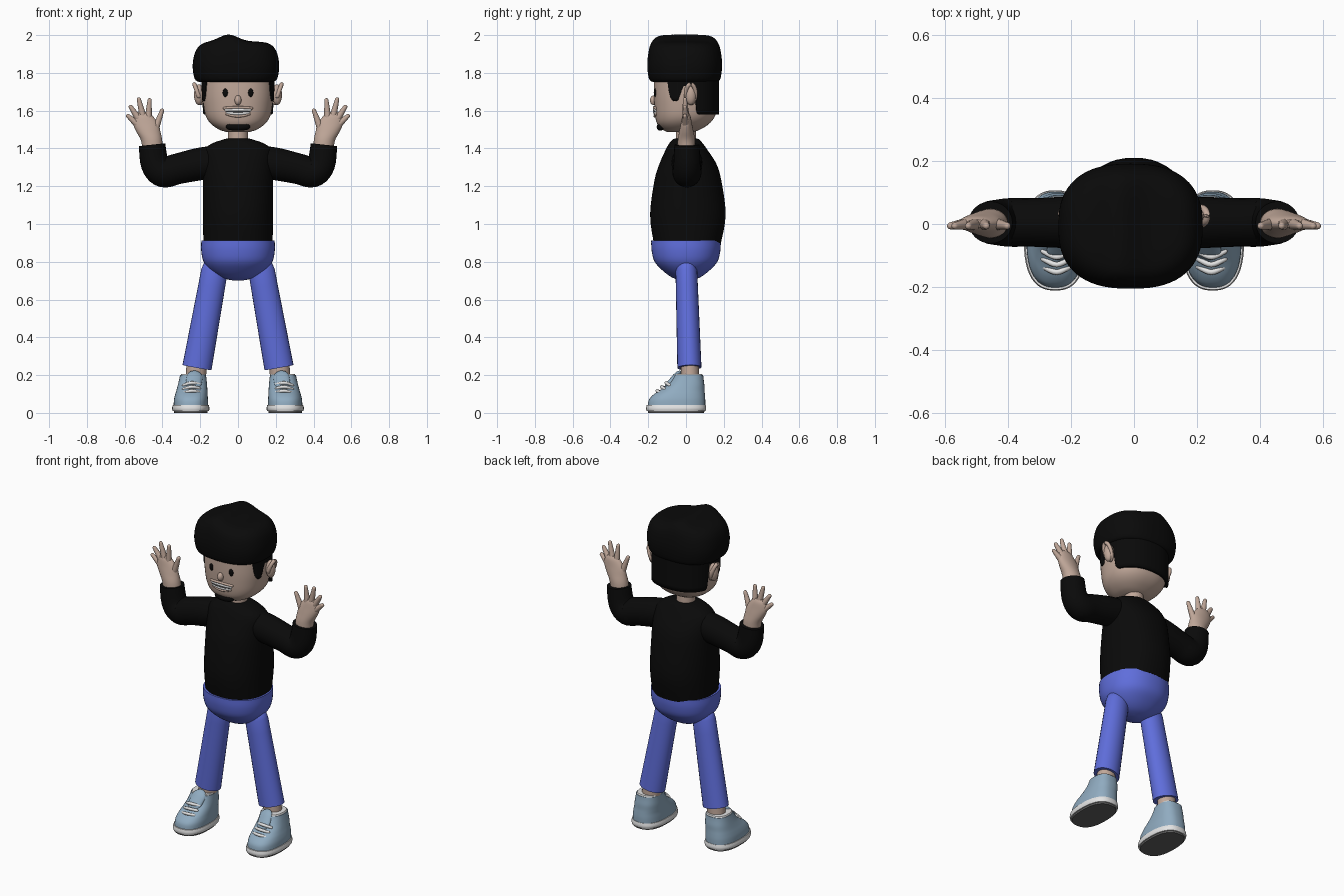
import bpy
import bmesh
import math
from mathutils import Vector

if "Cube" in bpy.data.objects:
    bpy.data.objects.remove(bpy.data.objects["Cube"], do_unlink=True)


def make_material(name, rgb):
    mat = bpy.data.materials.new(name)
    mat.use_nodes = True
    color = (*rgb, 1)
    mat.diffuse_color = color
    mat.node_tree.nodes["Principled BSDF"].inputs["Base Color"].default_value = color
    return mat


black = make_material("black cloth and hair", (0.003, 0.003, 0.003))
skin = make_material("skin", (0.53, 0.39, 0.32))
denim = make_material("denim blue", (0.115, 0.155, 0.71))
shoe_blue = make_material("pale shoe blue", (0.28, 0.41, 0.53))
white = make_material("off white", (0.78, 0.78, 0.78))
sole_grey = make_material("sole grey", (0.12, 0.12, 0.12))


def smooth_path(keys, steps):
    """Catmull-Rom interpolation of tuples of any size."""
    out = []
    for i in range(len(keys) - 1):
        a, b = keys[max(i - 1, 0)], keys[i]
        c, d = keys[i + 1], keys[min(i + 2, len(keys) - 1)]
        for s in range(steps):
            t = s / steps
            out.append(tuple(
                q + 0.5 * t * (r - p + t * (2 * p - 5 * q + 4 * r - w + t * (3 * (q - r) + w - p)))
                for p, q, r, w in zip(a, b, c, d)))
    out.append(tuple(keys[-1]))
    return out


def finish(name, bm, mat, angle=40):
    bmesh.ops.recalc_face_normals(bm, faces=bm.faces)
    mesh = bpy.data.meshes.new(name)
    bm.to_mesh(mesh)
    bm.free()
    mesh.materials.append(mat)
    obj = bpy.data.objects.new(name, mesh)
    bpy.context.collection.objects.link(obj)
    bpy.ops.object.select_all(action="DESELECT")
    obj.select_set(True)
    bpy.context.view_layer.objects.active = obj
    bpy.ops.object.shade_smooth_by_angle(angle=math.radians(angle))
    return obj


def skin_rings(name, rings, mat, capped=True):
    """Join closed rings of points into one surface."""
    bm = bmesh.new()
    loops = [[bm.verts.new(p) for p in ring] for ring in rings]
    for low, high in zip(loops, loops[1:]):
        for i in range(len(low)):
            j = (i + 1) % len(low)
            bm.faces.new((low[i], low[j], high[j], high[i]))
    if capped:
        bm.faces.new(loops[0])
        bm.faces.new(loops[-1])
    return finish(name, bm, mat)


def oval(angle, rx, ry, power):
    c, s = math.cos(angle), math.sin(angle)
    return (math.copysign(rx * abs(c) ** (2 / power), c),
            math.copysign(ry * abs(s) ** (2 / power), s))


def loft(name, keys, mat, power=2.2, sides=48, steps=4, warp=None):
    """Stack ovals given as (z, centre x, centre y, radius x, radius y)."""
    rings = []
    for z, cx, cy, rx, ry in smooth_path(keys, steps):
        ring = []
        for i in range(sides):
            x, y = oval(math.tau * i / sides, rx, ry, power)
            p = (cx + x, cy + y, z)
            ring.append(warp(p) if warp else p)
        rings.append(ring)
    return skin_rings(name, rings, mat)


def tube(name, keys, mat, flat=1.0, round_end=True, sides=24, steps=5):
    """Sweep a circle along (x, y, z, radius) keys, with rounded ends."""
    path = [(Vector(k[:3]), k[3]) for k in smooth_path(keys, steps)]
    first = (path[1][0] - path[0][0]).normalized()
    last = (path[-1][0] - path[-2][0]).normalized()
    sections = [(p, r, (path[min(i + 1, len(path) - 1)][0] - path[max(i - 1, 0)][0]).normalized())
                for i, (p, r) in enumerate(path)]
    bends = [math.radians(a) for a in (25, 50, 70, 85)]

    def dome(end, radius, tangent, sign):
        return [(end + tangent * sign * radius * math.sin(a), radius * math.cos(a), tangent) for a in bends]

    sections = dome(path[0][0], path[0][1], first, -1)[::-1] + sections
    if round_end:
        sections += dome(path[-1][0], path[-1][1], last, 1)
    rings = []
    for p, r, t in sections:
        u = t.cross(Vector((0, 1, 0))).normalized()
        v = u.cross(t)
        rings.append([p + u * r * math.cos(a) + v * r * flat * math.sin(a)
                      for a in (math.tau * i / sides for i in range(sides))])
    return skin_rings(name, rings, mat)


def ball(name, center, radii, mat):
    bm = bmesh.new()
    bmesh.ops.create_uvsphere(bm, u_segments=24, v_segments=14, radius=1)
    bmesh.ops.scale(bm, vec=radii, verts=bm.verts)
    bmesh.ops.translate(bm, vec=center, verts=bm.verts)
    return finish(name, bm, mat)


def lookup(keys, x):
    """Linear interpolation in a sorted list of tuples."""
    for a, b in zip(keys, keys[1:]):
        if x <= b[0]:
            t = max(0, (x - a[0]) / (b[0] - a[0]))
            return [p + (q - p) * t for p, q in zip(a, b)]
    return list(keys[-1])


# Head and neck
HEAD = [(1.487, 0, -0.03, 0.06, 0.07), (1.5, 0, -0.025, 0.1, 0.1), (1.53, 0, -0.015, 0.143, 0.137),
        (1.57, 0, -0.005, 0.17, 0.158), (1.63, 0, 0, 0.183, 0.168), (1.7, 0, 0, 0.188, 0.17),
        (1.82, 0, 0, 0.185, 0.168)]
HEAD_POWER = 2.3
loft("head", HEAD, skin, HEAD_POWER)
tube("neck", [(0, 0, 1.38, 0.055), (0, 0, 1.54, 0.052)], skin)


def face_y(x, z):
    _, _, cy, rx, ry = lookup(HEAD, z)
    return cy - ry * (1 - abs(x / rx) ** HEAD_POWER) ** (1 / HEAD_POWER)


def face_strip(name, half, z, radius, mat, bow=0.0, out=0.0):
    xs = [half * i / 4 for i in range(-4, 5)]
    tube(name, [(x, face_y(x, z) - out, z + bow * (x / half) ** 2, radius) for x in xs], mat, sides=12)


# Face details
ball("nose", (0, -0.17, 1.655), (0.018, 0.021, 0.026), skin)
face_strip("upper_lip", 0.072, 1.617, 0.007, skin, -0.004, 0.002)
face_strip("lower_lip", 0.06, 1.571, 0.007, skin, 0.012, 0.002)
face_strip("upper_teeth", 0.062, 1.604, 0.009, white)
face_strip("lower_teeth", 0.055, 1.585, 0.009, white, 0.004)
face_strip("teeth_gap", 0.06, 1.594, 0.003, sole_grey, 0.003, 0.007)
face_strip("chin_beard", 0.045, 1.513, 0.019, black, 0.004)

# Hair: a shell around the head with a stepped lower edge for the sideburns
HAIRLINE = [(-0.2, 1.77), (-0.1, 1.765), (-0.088, 1.68), (-0.07, 1.65), (-0.045, 1.65), (-0.015, 1.73),
            (0.045, 1.73), (0.055, 1.6), (0.07, 1.58), (0.2, 1.58)]
shell = []
for level in range(9):
    ring = []
    for i in range(128):
        x, y = oval(math.tau * i / 128, 0.193, 0.175, HEAD_POWER)
        low = lookup(HAIRLINE, y)[1]
        ring.append((x, y, low + (1.8 - low) * level / 8))
    shell.append(ring)
hair = skin_rings("hair", shell, black, capped=False)
thickness = hair.modifiers.new("thickness", "SOLIDIFY")
thickness.thickness = 0.02
thickness.offset = -1


# Cap with a raised ridge on one side
def ridge(p):
    x, y, z = p
    return (x, y, z + 0.036 * math.exp(-((x + 0.05) / 0.07) ** 2) * max(0, (z - 1.78) / 0.185))


cap_profile = [(1.752, 0.195), (1.768, 0.218), (1.83, 0.229), (1.89, 0.222), (1.93, 0.205),
               (1.955, 0.175), (1.964, 0.13), (1.966, 0.07), (1.966, 0.01)]
loft("cap", [(z, -0.011, -0.007, r, r * 0.865) for z, r in cap_profile], black, 2.5, 64, warp=ridge)

# Shirt body
loft("shirt", [(0.9, 0, 0.007, 0.183, 0.178), (1.05, 0, 0.01, 0.186, 0.2), (1.23, 0, 0.01, 0.186, 0.177),
               (1.32, 0, 0.01, 0.186, 0.15), (1.39, 0, 0.003, 0.18, 0.112), (1.425, 0, 0, 0.14, 0.09),
               (1.445, 0, 0, 0.085, 0.073), (1.452, 0, 0, 0.06, 0.06)], black)

# Trouser seat
loft("trouser_seat", [(0.912, 0, 0, 0.194, 0.184), (0.86, 0, 0, 0.195, 0.182), (0.8, 0, 0, 0.182, 0.166),
                      (0.75, 0, 0, 0.142, 0.12), (0.715, 0, 0, 0.085, 0.07), (0.7, 0, 0, 0.02, 0.02)], denim)

FINGERS = {"index": ((0.475, 1.56), (0.468, 1.655)), "middle": ((0.503, 1.57), (0.525, 1.66)),
           "ring": ((0.528, 1.56), (0.568, 1.62)), "little": ((0.535, 1.53), (0.582, 1.572)),
           "thumb": ((0.435, 1.51), (0.402, 1.6))}

for side, s in (("left", 1), ("right", -1)):
    # Eyes and ears
    ball(side + "_eye", (s * 0.067, face_y(0.067, 1.695), 1.695), (0.014, 0.008, 0.022), black)
    ball(side + "_ear", (s * 0.207, 0.025, 1.685), (0.026, 0.03, 0.055), skin)
    rim = [(s * (0.213 + 0.018 * math.sin(a)), 0.025 + 0.026 * math.cos(a), 1.69 + 0.05 * math.sin(a), 0.011)
           for a in (math.radians(d) for d in range(-80, 220, 25))]
    tube(side + "_ear_rim", rim, skin, sides=10, steps=2)

    # Sleeve bent upward at the elbow
    sleeve = [(0.08, 1.335, 0.085), (0.2, 1.318, 0.086), (0.32, 1.292, 0.081), (0.395, 1.275, 0.081),
              (0.44, 1.32, 0.075), (0.455, 1.42, 0.07)]
    tube(side + "_sleeve", [(s * x, 0.005, z, r) for x, z, r in sleeve], black, 0.95, False)

    # Hand
    palm = [(1.37, 0.45, 0.053, 0.046), (1.44, 0.457, 0.056, 0.046), (1.49, 0.475, 0.064, 0.038),
            (1.53, 0.488, 0.067, 0.03), (1.57, 0.5, 0.05, 0.022), (1.59, 0.502, 0.03, 0.012)]
    loft(side + "_palm", [(z, s * cx, 0.002, rx, ry) for z, cx, rx, ry in palm], skin, 2.0, 32)
    for finger, ((x1, z1), (x2, z2)) in FINGERS.items():
        tube(f"{side}_{finger}_finger", [(s * x1, 0.0, z1, 0.019), (s * x2, -0.006, z2, 0.011)],
             skin, sides=14)

    # Trouser leg and ankle
    tube(side + "_trouser_leg", [(s * 0.125, 0.002, 0.75, 0.07), (s * 0.217, 0.018, 0.24, 0.078)],
         denim, 0.82, False)
    tube(side + "_ankle", [(s * 0.226, 0.022, 0.15, 0.054), (s * 0.217, 0.02, 0.28, 0.054)], skin, 0.9)

    # Shoe
    loft(side + "_outsole", [(0, s * 0.25, -0.052, 0.088, 0.148), (0.014, s * 0.25, -0.052, 0.09, 0.15)],
         sole_grey, 2.5)
    loft(side + "_midsole", [(0.01, s * 0.25, -0.052, 0.096, 0.156), (0.024, s * 0.25, -0.052, 0.099, 0.159),
                             (0.042, s * 0.25, -0.052, 0.095, 0.156)], white, 2.5)
    loft(side + "_shoe_upper", [(0.035, s * 0.25, -0.05, 0.091, 0.152), (0.07, s * 0.249, -0.047, 0.09, 0.149),
                                (0.097, s * 0.247, -0.036, 0.086, 0.136), (0.12, s * 0.244, -0.02, 0.082, 0.118),
                                (0.15, s * 0.241, 0.0, 0.077, 0.097), (0.18, s * 0.239, 0.01, 0.072, 0.083),
                                (0.2, s * 0.238, 0.014, 0.069, 0.077)], shoe_blue, 2.5)
    loft(side + "_shoe_collar", [(0.196, s * 0.238, 0.014, 0.068, 0.076), (0.207, s * 0.237, 0.014, 0.063, 0.07)],
         white, 2.5)
    tube(side + "_shoe_tongue", [(s * 0.235, -0.085, 0.155, 0.042), (s * 0.229, -0.055, 0.19, 0.042)],
         shoe_blue, 0.4)
    for row in range(3):
        y, z = -0.095 - 0.024 * row, 0.155 - 0.021 * row
        tube(f"{side}_lace_{row + 1}", [(s * 0.203, y + 0.008, z - 0.004, 0.008), (s * 0.245, y - 0.01, z + 0.004, 0.009),
                                        (s * 0.288, y + 0.008, z - 0.008, 0.008)], white, sides=10)
